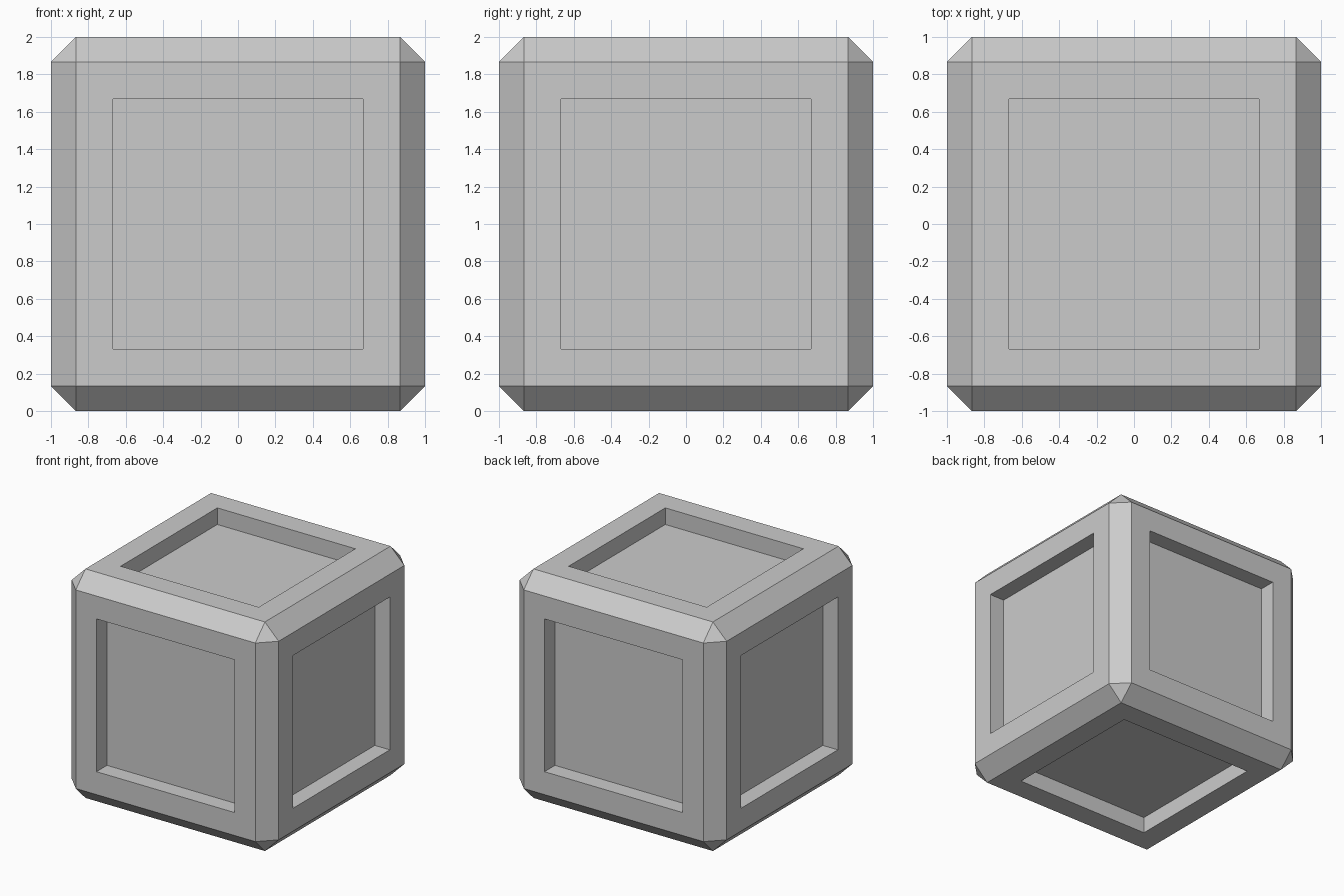
import bpy
import bmesh
from mathutils import Matrix

if "Cube" in bpy.data.objects:
    bpy.data.objects.remove(bpy.data.objects["Cube"])

CHAMFER = 0.133
FRAME = 0.20
DEPTH = 0.145

bm = bmesh.new()

# Solid block with flat chamfered edges and triangular corners
bmesh.ops.create_cube(bm, size=2.0, matrix=Matrix.Translation((0, 0, 1)))
bmesh.ops.bevel(bm, geom=bm.edges[:], offset=CHAMFER, offset_type='OFFSET',
                segments=1, profile=0.5, affect='EDGES')
bm.normal_update()

# Square recessed panel in each of the six sides
panels = [f for f in bm.faces if max(abs(c) for c in f.normal) > 0.99]
bmesh.ops.inset_individual(bm, faces=panels, thickness=FRAME, depth=0.0,
                           use_even_offset=True)
bmesh.ops.inset_individual(bm, faces=panels, thickness=0.0, depth=-DEPTH)
bm.normal_update()

mesh = bpy.data.meshes.new("panelled_crate")
bm.to_mesh(mesh)
bm.free()
crate = bpy.data.objects.new("panelled_crate", mesh)
bpy.context.collection.objects.link(crate)
